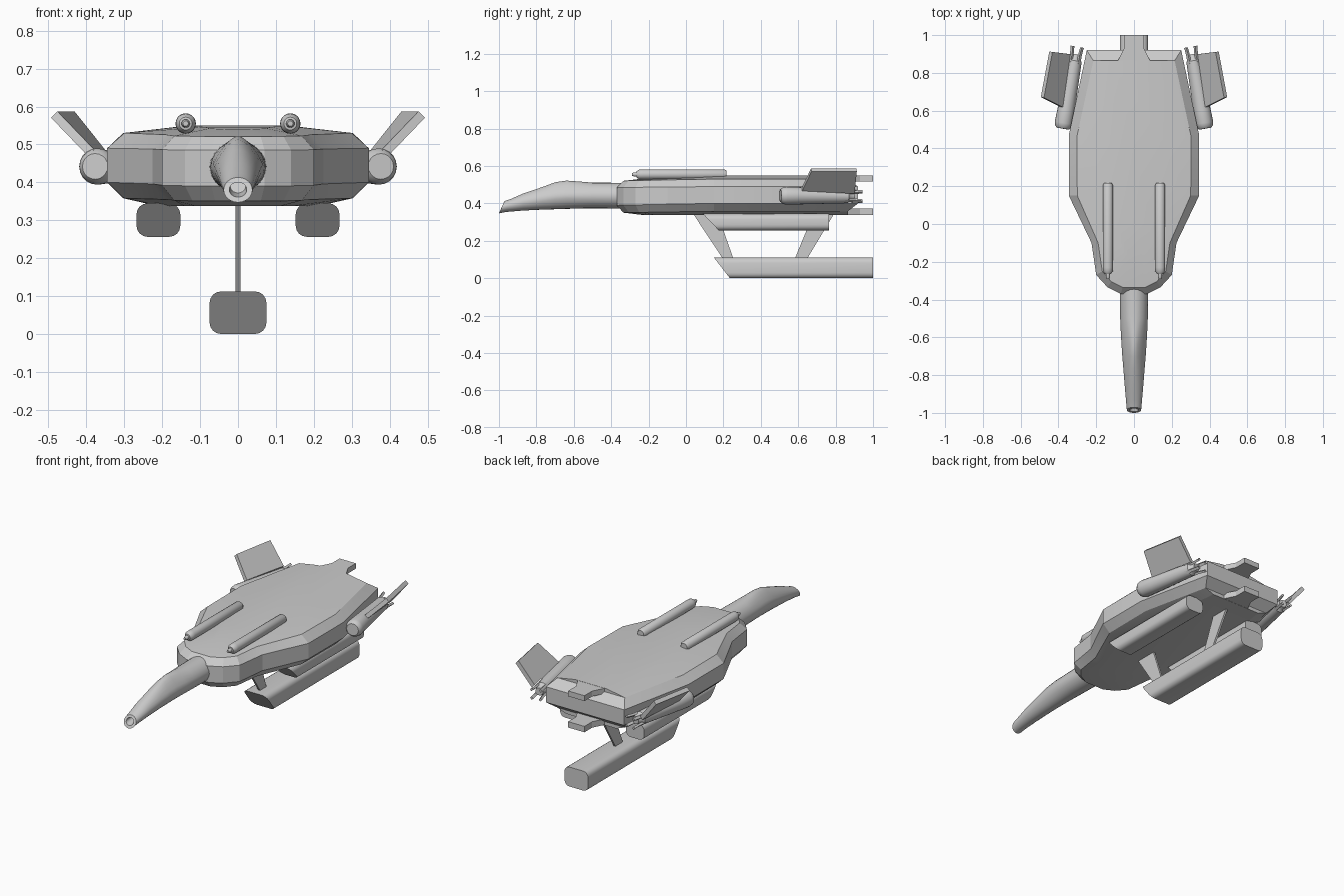
import bpy, bmesh
from math import sin, cos, pi, radians
from mathutils import Vector

if "Cube" in bpy.data.objects:
    bpy.data.objects.remove(bpy.data.objects["Cube"])


def loft(name, rings, mirror=False, angle=25):
    """Skin a list of equal-length closed rings and cap both ends."""
    bm = bmesh.new()
    vs = [[bm.verts.new(p) for p in r] for r in rings]
    n = len(rings[0])
    for a, b in zip(vs, vs[1:]):
        for i in range(n):
            j = (i + 1) % n
            bm.faces.new((a[i], a[j], b[j], b[i]))
    bm.faces.new(vs[0][::-1])
    bm.faces.new(vs[-1])
    bmesh.ops.recalc_face_normals(bm, faces=bm.faces[:])
    me = bpy.data.meshes.new(name)
    bm.to_mesh(me)
    bm.free()
    ob = bpy.data.objects.new(name, me)
    bpy.context.collection.objects.link(ob)
    if mirror:
        ob.modifiers.new("Mirror", "MIRROR").use_mirror_merge = False
    bpy.ops.object.select_all(action='DESELECT')
    ob.select_set(True)
    bpy.context.view_layer.objects.active = ob
    bpy.ops.object.shade_smooth_by_angle(angle=radians(angle))
    return ob


def tube(name, p0, p1, stations, n=20, mirror=True):
    """Turned part along p0-p1; stations are (distance, radius)."""
    p0, p1 = Vector(p0), Vector(p1)
    d = (p1 - p0).normalized()
    u = d.cross(Vector((0, 0, 1))).normalized()
    w = u.cross(d)
    return loft(name, [[p0 + d * t + (u * cos(2 * pi * i / n) + w * sin(2 * pi * i / n)) * r
                        for i in range(n)] for t, r in stations], mirror, 35)


def pod(name, x, hw, z0, z1, y_top, y_bot, y_end, r=0.03, mirror=False):
    """Rounded-rectangle bar with a raked front."""
    sec = []
    zc, hh = (z0 + z1) / 2, (z1 - z0) / 2
    for k, (sx, sz) in enumerate([(1, 1), (-1, 1), (-1, -1), (1, -1)]):
        for i in range(5):
            a = pi / 2 * (k + i / 4)
            sec.append((x + sx * (hw - r) + r * cos(a), zc + sz * (hh - r) + r * sin(a)))
    front = [(px, y_top + (y_bot - y_top) * (z1 - pz) / (z1 - z0), pz) for px, pz in sec]
    return loft(name, [front, [(px, y_end, pz) for px, pz in sec]], mirror, 30)


def slab(name, outline, z0, z1):
    return loft(name, [[(x, y, z) for x, y in outline] for z in (z0, z1)])


# Hull: stacked outlines (right half, nose to tail), mirrored into rings
belt = [(.07, -.37), (.14, -.335), (.2, -.27), (.225, -.1), (.345, .15), (.345, .47), (.25, .92)]
rim = [(.06, -.335), (.12, -.305), (.168, -.25), (.19, -.1), (.30, .15), (.303, .46), (.215, .865)]
crown = [(.03, -.17), (.05, -.15), (.075, -.10), (.09, 0), (.12, .2), (.13, .45), (.10, .865)]
belly = [(.03, -.22), (.07, -.2), (.11, -.15), (.14, -.05), (.20, .18), (.21, .44), (.16, .865)]


def ring(half, z, z_nose=None):
    zs = [z if z_nose is None or y > .1 else z_nose + (z - z_nose) * (y + .37) / .47
          for x, y in half]
    right = [(x, y, h) for (x, y), h in zip(half, zs)]
    return right + [(-x, y, h) for x, y, h in reversed(right)]


loft("hull", [ring(belly, .337), ring(rim, .358, .35), ring(belt, .40, .39),
              ring(belt, .49, .485), ring(rim, .53, .52), ring(crown, .55, .532)], angle=14)

# Tail tongues, upper and lower
tongue = [(-.085, .78), (.085, .78), (.085, .865), (.052, .93), (.052, 1.0),
          (-.052, 1.0), (-.052, .93), (-.085, .865)]
slab("upper_tail_tongue", tongue, .518, .549)
slab("lower_tail_tongue", tongue, .338, .372)

# Neck: (y, half width, bottom, top, crest narrowing), hollow slanted mouth
neck = [(-.28, .076, .372, .51, 0), (-.5, .073, .374, .511, .1), (-.57, .07, .373, .517, .3),
        (-.64, .066, .371, .522, .45), (-.70, .062, .369, .513, .4), (-.77, .056, .367, .487, .2),
        (-.87, .048, .362, .453, .05), (-.95, .041, .354, .425, 0), (-.985, .038, .347, .413, 0),
        (-.985, .023, .361, .400, 0), (-.93, .02, .372, .406, 0)]
rings = []
for y, w, lo, hi, k in neck:
    zc, h = (lo + hi) / 2, (hi - lo) / 2
    slant = .45 if y < -.9 else 0
    pts = []
    for i in range(24):
        c, s = cos(2 * pi * i / 24), sin(2 * pi * i / 24)
        pts.append((w * c * (1 - k * max(s, 0)), y + slant * h * s, zc + h * s))
    rings.append(pts)
loft("neck", rings, angle=40)

# Dorsal tubes with stepped muzzle tips
tube("dorsal_tube", (.138, -.29, .555), (.138, .22, .555),
     [(0, .007), (.012, .011), (.025, .011), (.026, .017), (.04, .026), (.06, .027),
      (.495, .027), (.507, .02)])

# Side engines, toed inward, with rear claws
E0, E1 = Vector((.377, .505, .442)), Vector((.307, .90, .438))
tube("side_engine", E0, E1, [(0, .034), (.012, .044), (.03, .048), (.10, .046),
                             (.365, .037), (.375, .027), (.40, .022)])
axis = (E1 - E0).normalized()
side = Vector((axis.y, -axis.x, 0))
for n, a in enumerate((45, 135, 225, 315)):
    out = side * cos(radians(a)) + Vector((0, 0, sin(radians(a))))
    tan = axis.cross(out)
    loft("engine_claw_%d" % (n + 1),
         [[E0 + axis * t + out * (r + i * .006) + tan * (j * .008)
           for i, j in ((1, 1), (-1, 1), (-1, -1), (1, -1))]
          for t, r in ((.34, .031), (.40, .031), (.44, .036))], True)

# Canted fins on the engines
fin = [(.385, .62, .475), (.485, .67, .579), (.44, .912, .579), (.345, .90, .46)]
off = Vector((.7, .1, -.7)) * .012
loft("fin", [[Vector(p) + off * s for p in fin] for s in (-1, 1)][::1], True)

# Underslung pods and keel
pod("belly_pod", .21, .058, .256, .345, .09, .175, .765, mirror=True)
pod("keel_pod", 0, .075, 0, .112, .148, .235, 1.0)

# Keel struts
for name, prof in (("front_strut", [(.04, .342), (.17, .342), (.255, .10), (.20, .10)]),
                   ("rear_strut", [(.68, .342), (.79, .342), (.645, .10), (.58, .10)])):
    loft(name, [[(x, y, z) for y, z in prof] for x in (-.006, .006)])
